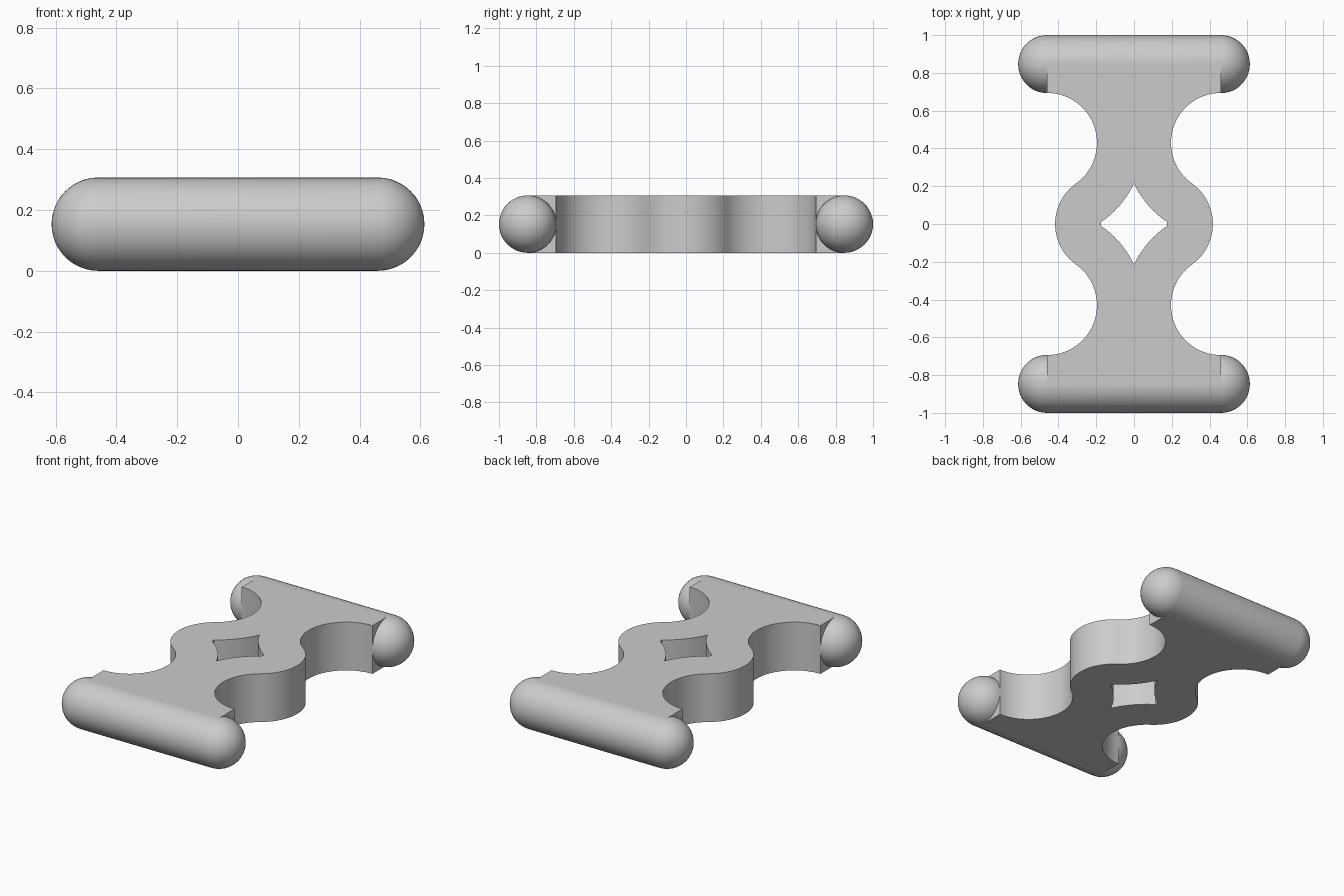
import bpy, bmesh
from math import sin, cos, pi, atan2, hypot, radians
from mathutils import Vector

if "Cube" in bpy.data.objects:
    bpy.data.objects.remove(bpy.data.objects["Cube"], do_unlink=True)

R = 0.1535            # bar radius, half the plate height
H = 2 * R
BAR_Y = 1 - R         # bar axis
BAR_X = 0.46          # half length of the straight part of a bar
NOTCH = (BAR_X, 0.43)  # centre of the side notch
ARC = 0.264           # radius shared by notch and waist bulge

grey = bpy.data.materials.new("light grey")
grey.use_nodes = True
grey.diffuse_color = (0.6, 0.6, 0.6, 1)
grey.node_tree.nodes["Principled BSDF"].inputs["Base Color"].default_value = (0.6, 0.6, 0.6, 1)


def make_object(name, bm):
    mesh = bpy.data.meshes.new(name)
    bm.to_mesh(mesh)
    bm.free()
    mesh.materials.append(grey)
    obj = bpy.data.objects.new(name, mesh)
    bpy.context.collection.objects.link(obj)
    bpy.ops.object.select_all(action='DESELECT')
    obj.select_set(True)
    bpy.context.view_layer.objects.active = obj
    return obj


def arc(centre, radius, start, end, steps):
    angles = [start + (end - start) * i / steps for i in range(steps + 1)]
    return [(centre[0] + radius * cos(a), centre[1] + radius * sin(a)) for a in angles]


# Plate: one quarter of the outline, with the diamond opening at its inner corner
half_x = 0.175
hole_r = hypot(NOTCH[0], NOTCH[1] - 0.215)
hole_start = atan2(0.215 - NOTCH[1], -NOTCH[0])
hole_end = atan2(-(hole_r**2 - (NOTCH[0] - half_x)**2)**0.5, half_x - NOTCH[0])
bulge_x = NOTCH[0] - (4 * ARC**2 - NOTCH[1]**2)**0.5
join = atan2(NOTCH[1], NOTCH[0] - bulge_x)

outline = [(0, BAR_Y)]
outline += arc(NOTCH, hole_r, hole_start, hole_end, 12)
outline += [(half_x, 0)]
outline += arc((bulge_x, 0), ARC, 0, join, 16)
outline += arc(NOTCH, ARC, join + pi, pi / 2, 36)[1:]
outline += [(BAR_X, BAR_Y)]

bm = bmesh.new()
base = bm.faces.new([bm.verts.new((x, y, 0)) for x, y in outline])
top = bmesh.ops.extrude_face_region(bm, geom=[base], use_keep_orig=True)
bmesh.ops.translate(bm, vec=(0, 0, H),
                    verts=[g for g in top["geom"] if isinstance(g, bmesh.types.BMVert)])
# Open the walls lying on the mirror planes
seams = [f for f in bm.faces
         if any(all(abs(v.co[k]) < 1e-5 for v in f.verts) for k in (0, 1))]
bmesh.ops.delete(bm, geom=seams, context='FACES')
bmesh.ops.recalc_face_normals(bm, faces=bm.faces)
if max(bm.faces, key=lambda f: f.calc_center_median().z).normal.z < 0:
    bmesh.ops.reverse_faces(bm, faces=bm.faces)

plate = make_object("waisted_plate", bm)
mirror = plate.modifiers.new("mirror", 'MIRROR')
mirror.use_axis = (True, True, False)
bpy.ops.object.modifier_apply(modifier=mirror.name)
bpy.ops.object.shade_smooth_by_angle(angle=radians(20))

# Round-ended bars across both ends
for name, side in (("front_bar", -1), ("back_bar", 1)):
    profile = arc((BAR_X, 0), R, 0, pi / 2, 12) + arc((-BAR_X, 0), R, pi / 2, pi, 12)
    bm = bmesh.new()
    verts = [bm.verts.new((x, 0, z)) for x, z in profile]
    edges = [bm.edges.new(pair) for pair in zip(verts, verts[1:])]
    bmesh.ops.spin(bm, geom=verts + edges, axis=(1, 0, 0), cent=(0, 0, 0),
                   angle=2 * pi, steps=48)
    bmesh.ops.remove_doubles(bm, verts=bm.verts, dist=1e-5)
    bmesh.ops.recalc_face_normals(bm, faces=bm.faces)
    bmesh.ops.translate(bm, verts=bm.verts, vec=Vector((0, side * BAR_Y, R)))
    make_object(name, bm)
    bpy.ops.object.shade_smooth_by_angle(angle=radians(40))
